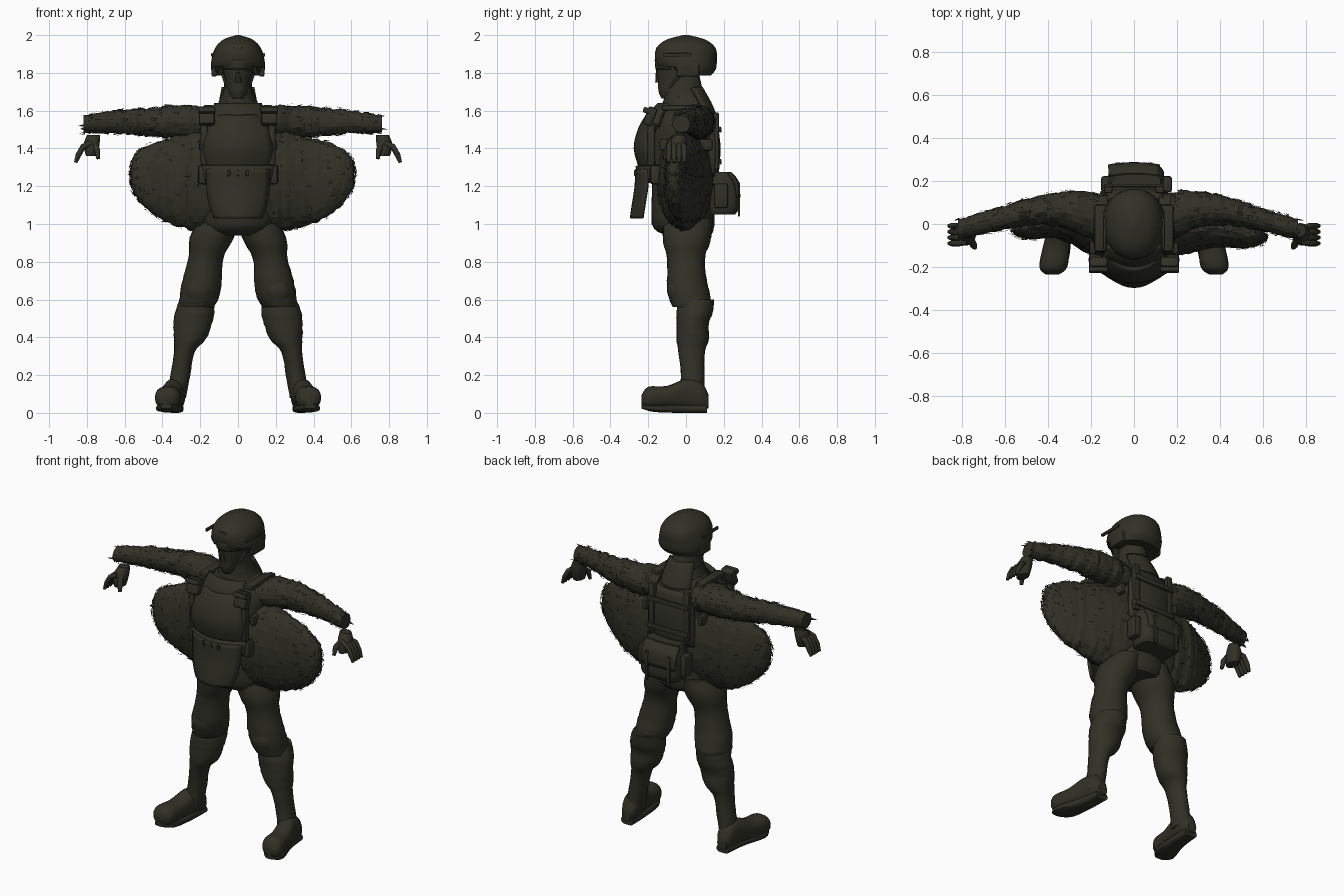
import bpy
import bmesh
import math
import random
from mathutils import Vector

random.seed(4)

default_cube = bpy.data.objects.get("Cube")
if default_cube:
    bpy.data.objects.remove(default_cube, do_unlink=True)

olive = bpy.data.materials.new("dark olive")
olive.use_nodes = True
olive_colour = (0.03, 0.03, 0.02, 1)
olive.diffuse_color = olive_colour
olive.node_tree.nodes["Principled BSDF"].inputs["Base Color"].default_value = olive_colour
olive.node_tree.nodes["Principled BSDF"].inputs["Roughness"].default_value = 0.8


def finish(name, mesh_data, smooth=True):
    """Turn a bmesh into a named, coloured object."""
    mesh = bpy.data.meshes.new(name)
    mesh_data.to_mesh(mesh)
    mesh_data.free()
    mesh.materials.append(olive)
    part = bpy.data.objects.new(name, mesh)
    bpy.context.collection.objects.link(part)
    if smooth:
        bpy.ops.object.select_all(action="DESELECT")
        bpy.context.view_layer.objects.active = part
        part.select_set(True)
        bpy.ops.object.shade_smooth_by_angle(angle=math.radians(40))
    return part


def interpolate(rows, steps):
    """Pass a smooth curve through the section rows."""
    padded = [rows[0], *rows, rows[-1]]
    result = []
    for i in range(len(rows) - 1):
        before, start, end, after = padded[i:i + 4]
        for k in range(steps):
            t = k / steps
            result.append([
                b + t * ((c - a) / 2 + t * (a - 2.5 * b + 2 * c - d / 2 + t * (1.5 * (b - c) + (d - a) / 2)))
                for a, b, c, d in zip(before, start, end, after)])
    result.append(list(rows[-1]))
    return result


def loft(name, axis, rows, side=1, sides=20, steps=4, boxy=2, rough=0, frays=0, smooth=True, rule=None):
    """Skin elliptical sections (x, y, z, radius, radius) along an axis."""
    bm = bmesh.new()
    rings = []
    for x, y, z, first, second in interpolate(rows, steps):
        ring = []
        pucker = 1 + random.uniform(-rough, rough)
        for k in range(sides):
            angle = math.tau * k / sides
            c, s = math.cos(angle), math.sin(angle)
            wobble = pucker + random.uniform(-rough, rough)
            u = math.copysign(abs(c) ** (2 / boxy), c) * first * wobble
            v = math.copysign(abs(s) ** (2 / boxy), s) * second * wobble
            offset = {"x": (0, u, v), "y": (u, 0, v), "z": (u, v, 0)}[axis]
            point = Vector((x, y, z)) + Vector(offset)
            point.x *= side
            ring.append(bm.verts.new(rule(point) if rule else point))
        rings.append(ring)
    for lower, upper in zip(rings, rings[1:]):
        for k in range(sides):
            j = (k + 1) % sides
            bm.faces.new((lower[k], lower[j], upper[j], upper[k]))
    bm.faces.new(rings[0])
    bm.faces.new(rings[-1])
    bmesh.ops.recalc_face_normals(bm, faces=bm.faces)
    bm.normal_update()
    # Torn strips of cloth lie just above the surface
    quads = [f for f in bm.faces if len(f.verts) == 4]
    for face in random.choices(quads, k=frays):
        corners = [v.co.copy() for v in face.verts]
        lift = face.normal * random.uniform(0.002, 0.01)
        along = max((corners[1] - corners[0], corners[2] - corners[1]), key=lambda d: abs(d.x))
        middle = sum(corners, Vector()) / 4
        across = face.normal.cross(along).normalized() * random.uniform(0.004, 0.012)
        reach = along.normalized() * random.uniform(-0.04, 0.04)
        tips = (middle - across, middle + across, middle + reach)
        bm.faces.new([bm.verts.new(p + lift) for p in tips])
    return finish(name, bm, smooth)


def box(name, centre, size, bevel=0.012, tilt=0):
    """Soft-edged box, optionally leaning about x."""
    bm = bmesh.new()
    bmesh.ops.create_cube(bm, size=1)
    bmesh.ops.scale(bm, vec=size, verts=bm.verts)
    bmesh.ops.bevel(bm, geom=bm.edges[:], offset=bevel, segments=2, affect="EDGES", profile=0.5)
    part = finish(name, bm)
    part.location = centre
    part.rotation_euler.x = tilt


def panel(name, rows, bow, thickness, columns=10):
    """Plate bowed around the body from rows of (height, depth, half width)."""
    bm = bmesh.new()
    grid = []
    for z, y, half in interpolate(rows, 3):
        grid.append([bm.verts.new((half * u, y + bow * u * u, z))
                     for u in (2 * k / columns - 1 for k in range(columns + 1))])
    for lower, upper in zip(grid, grid[1:]):
        for k in range(columns):
            bm.faces.new((lower[k], lower[k + 1], upper[k + 1], upper[k]))
    bmesh.ops.recalc_face_normals(bm, faces=bm.faces)
    part = finish(name, bm)
    shell = part.modifiers.new("thickness", "SOLIDIFY")
    shell.thickness = thickness
    shell.offset = 0


def tube(name, points, radius):
    """Round strap or finger through a few points, tapering at its tip."""
    curve = bpy.data.curves.new(name, "CURVE")
    curve.dimensions = "3D"
    curve.bevel_depth = radius
    curve.bevel_resolution = 2
    curve.use_fill_caps = True
    spline = curve.splines.new("POLY")
    spline.points.add(len(points) - 1)
    for target, point in zip(spline.points, points):
        target.co = (*point, 1)
    spline.points[-1].radius = 0.6
    curve.materials.append(olive)
    part = bpy.data.objects.new(name, curve)
    bpy.context.collection.objects.link(part)


# Head, collar and helmet
loft("head", "z", [(0, -.09, 1.665, .035, .04), (0, -.065, 1.7, .055, .08),
                   (0, -.05, 1.76, .07, .1), (0, -.04, 1.85, .085, .12)])
loft("neck", "z", [(0, .01, 1.55, .16, .15), (0, .01, 1.62, .115, .125),
                   (0, -.01, 1.69, .082, .105), (0, -.02, 1.79, .068, .09)], boxy=2.3)
loft("collar", "z", [(0, .005, 1.6, .13, .13), (0, 0, 1.64, .105, .125), (0, -.005, 1.68, .09, .11)], rough=.02)
loft("nose", "z", [(0, -.145, 1.75, .018, .018), (0, -.145, 1.82, .01, .014)], sides=8)
panel("brow", [(1.82, -.152, .08), (1.87, -.156, .09)], .07, .02)


def raise_brim(point):
    if point.y < -.05:
        point.z = max(point.z, 1.835)
    return point


loft("helmet", "z", [(0, .03, 1.785, .125, .1), (0, .01, 1.82, .143, .148), (0, 0, 1.87, .14, .163),
                     (0, 0, 1.93, .122, .157), (0, 0, 1.975, .08, .105), (0, 0, 2, .01, .015)],
     sides=24, boxy=2.2, rule=raise_brim)
box("helmet_mount", (0, -.15, 1.91), (.05, .02, .05), .006)

# Torso under the gear
loft("torso", "z", [(0, .01, .94, .14, .12), (0, -.015, 1.0, .2, .165), (0, -.015, 1.2, .19, .165),
                    (0, -.02, 1.42, .2, .17), (0, -.01, 1.55, .2, .15), (0, .02, 1.63, .12, .1)],
     sides=24, rough=.015)
panel("chest_plate", [(1.3, -.235, .18), (1.4, -.262, .18), (1.5, -.24, .165), (1.57, -.2, .12)], .07, .03)
panel("neckline_plate", [(1.52, -.2, .15), (1.59, -.175, .13), (1.63, -.14, .12)], .05, .03)
panel("front_belt", [(1.22, -.235, .2), (1.31, -.25, .2)], .09, .035)
panel("groin_flap", [(1.29, -.262, .165), (1.2, -.265, .165), (1.1, -.28, .15), (1.03, -.29, .125)], .06, .015)
panel("back_plate", [(1.25, .155, .15), (1.42, .165, .15), (1.57, .14, .13)], -.03, .035)
panel("back_collar_flap", [(1.58, .15, .1), (1.64, .125, .095), (1.72, .08, .08)], -.05, .02)
for x in (-.05, 0, .05):
    box("belt_clip", (x, -.268, 1.27), (.018, .014, .03), .004)
for z in (1.33, 1.5):
    box("back_webbing", (0, .18, z), (.28, .014, .03), .004)

# Pack on the lower back
loft("hip_pack", "z", [(.01, .19, 1.05, .115, .07), (.01, .2, 1.09, .13, .08),
                       (.01, .195, 1.2, .13, .075), (.01, .18, 1.275, .115, .05)], boxy=4)
panel("pack_flap", [(1.14, .28, .115), (1.22, .274, .12), (1.27, .235, .115)], -.01, .015)

for side, word in ((1, "left"), (-1, "right")):
    # Billowing jacket and torn sleeves differ a little in length and depth
    spread = 1 + .04 * side
    sway = -.02 * side
    loft(word + "_jacket_wing", "x",
         [(.03, 0, 1.24, .16, .27), (.2, -.01, 1.23, .135, .265), (.36, sway, 1.225, .09, .23),
          (.5, sway - .03, 1.245, .062, .17), (.57, sway - .04, 1.26, .035, .1), (.59, sway - .04, 1.26, .01, .04)],
         side * spread, sides=32, steps=7, rough=.025, frays=420, smooth=False)
    loft(word + "_sleeve", "x",
         [(.12, .02, 1.53, .12, .09), (.3, .065, 1.54, .088, .088), (.45, .06, 1.54, .066, .076),
          (.6, .025, 1.54, .055, .063), (.79, -.025, 1.53, .046, .045)],
         side * (1 - .035 * side), sides=18, steps=8, rough=.05, frays=380, smooth=False)

    # Hand hanging from the wrist with curled fingers
    loft(word + "_palm", "z", [(.765, -.03, 1.47, .035, .03), (.775, -.045, 1.42, .042, .05),
                               (.775, -.055, 1.36, .03, .045)], side, sides=12)
    for k in range(4):
        y = -.09 + .027 * k
        tube(word + "_finger", [(side * .775, y * .7 - .02, 1.43), (side * .82, y, 1.41),
                                (side * .845, y, 1.365), (side * .86, y, 1.325)], .015)
    tube(word + "_thumb", [(side * .765, -.06, 1.43), (side * .745, -.1, 1.39), (side * .74, -.11, 1.345)], .017)

    # Trouser leg, knee pad, shin guard and boot
    loft(word + "_thigh", "z",
         [(.1, .01, 1.03, .1, .13), (.138, .005, .93, .118, .13), (.17, 0, .82, .092, .1),
          (.19, .005, .7, .105, .105), (.205, .02, .61, .105, .11), (.22, .03, .56, .09, .1)],
         side, rough=.015)
    loft(word + "_lower_leg", "z",
         [(.22, .055, .6, .09, .095), (.23, .045, .53, .105, .095), (.24, .035, .47, .102, .085),
          (.255, .035, .39, .085, .085), (.285, .03, .32, .055, .07), (.305, .035, .2, .052, .062),
          (.33, .03, .08, .055, .07)], side, rough=.015)
    loft(word + "_knee_pad", "z", [(.21, -.045, .57, .05, .03), (.205, -.06, .65, .07, .042),
                                   (.2, -.055, .72, .05, .03)], side, sides=12)
    loft(word + "_boot", "y",
         [(.38, -.235, .07, .03, .025), (.375, -.2, .08, .065, .058), (.36, -.1, .085, .062, .058),
          (.34, 0, .1, .055, .08), (.33, .08, .09, .05, .075), (.33, .12, .06, .03, .035)], side, boxy=2.4)
    loft(word + "_sole", "y",
         [(.38, -.235, .035, .03, .012), (.37, -.17, .025, .065, .02), (.34, -.03, .025, .05, .025),
          (.33, .11, .022, .042, .022)], side, sides=16, boxy=3)

    # Shoulder straps, pouches and side webbing
    box(word + "_shoulder_pad", (side * .155, -.02, 1.615), (.06, .22, .03))
    box(word + "_shoulder_pouch", (side * .165, -.19, 1.57), (.085, .05, .1), tilt=-.35)
    box(word + "_pouch_flap", (side * .165, -.205, 1.6), (.09, .045, .03), .008, -.35)
    box(word + "_chest_strap", (side * .18, -.185, 1.42), (.035, .04, .22), .01)
    box(word + "_side_strap", (side * .192, 0, 1.42), (.03, .28, .06), .01)
    box(word + "_belt_pouch", (side * .18, -.15, 1.26), (.06, .08, .1))
    box(word + "_back_strap", (side * .12, .16, 1.44), (.04, .03, .3), .008)
    box(word + "_pack_strap", (side * .075, .28, 1.13), (.022, .012, .18), .004)
    box(word + "_pack_side_pocket", (side * .14 + .012, .185, 1.15), (.05, .075, .13))

    # Helmet fittings and chin strap
    box(word + "_helmet_rail", (side * .137, -.045, 1.895), (.014, .15, .018), .004)
    box(word + "_ear_cover", (side * .126, .01, 1.815), (.03, .12, .07), .01)
    tube(word + "_chin_strap", [(side * .085, -.03, 1.8), (side * .06, -.08, 1.73), (0, -.13, 1.675)], .008)
